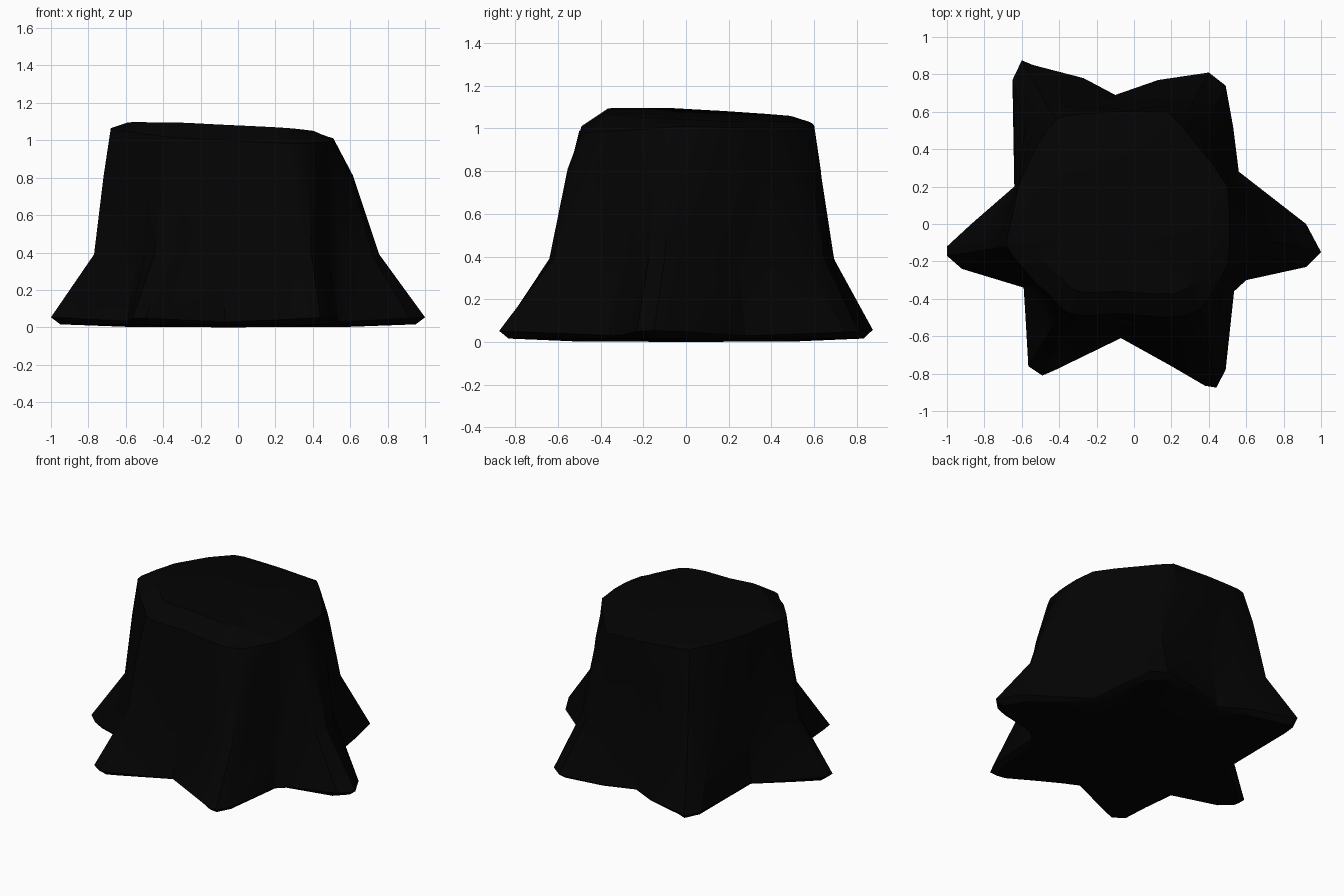
import bpy, bmesh, math

if "Cube" in bpy.data.objects:
    bpy.data.objects.remove(bpy.data.objects["Cube"])

# Root outline at the ground: six lobes, five points each, the last one the valley
BASE = [
    (.60, -.30), (.92, -.23), (1.0, -.15), (.92, .0), (.56, .28),
    (.53, .52), (.49, .74), (.40, .81), (.13, .77), (-.10, .69),
    (-.27, .78), (-.54, .85), (-.60, .875), (-.65, .77), (-.64, .20),
    (-.87, .0), (-1.0, -.12), (-1.0, -.17), (-.92, -.24), (-.59, -.34),
    (-.58, -.50), (-.565, -.76), (-.49, -.81), (-.42, -.78), (-.07, -.61),
    (.20, -.76), (.38, -.865), (.44, -.875), (.49, -.78), (.535, -.36)]
# Cut rim at the top, matched point for point
RIM = [
    (.50, -.22), (.51, -.12), (.51, -.05), (.51, .05), (.50, .20),
    (.42, .32), (.33, .43), (.25, .53), (.18, .60), (-.10, .60),
    (-.25, .59), (-.36, .58), (-.42, .56), (-.52, .42), (-.62, .20),
    (-.65, .05), (-.68, -.08), (-.68, -.12), (-.64, -.18), (-.52, -.32),
    (-.45, -.38), (-.38, -.46), (-.34, -.48), (-.28, -.49), (-.08, -.48),
    (.15, -.50), (.28, -.49), (.36, -.45), (.41, -.38), (.47, -.28)]
# How far each root still reaches out at knee height
REACH = [.5, .42, .42, .28, .36, .40]
N = len(BASE)


def cut_z(x, y):
    return 1.063 - .05 * x - .045 * y


def rim_z(x, y):
    return cut_z(x, y) - .025 - .13 * max(0, -y)


def blend(i, t):
    return [RIM[i][k] + (BASE[i][k] - RIM[i][k]) * t for k in (0, 1)]


def scaled(pts, s):
    return [(x * s, y * s) for x, y in pts]


rings = []
# underside, rounded ground edge
rings.append([(x, y, .003) for x, y in scaled(BASE, .6)])
rings.append([(x, y, .016) for x, y in scaled(BASE, .95)])
rings.append([(x, y, .028 + .025 * max(0, math.hypot(x, y) - .6) / .4) for x, y in BASE])
# knee and upper trunk
rings.append([(*blend(i, REACH[i // 5]), .39) for i in range(N)])
rings.append([(*blend(i, REACH[i // 5] * .43), .81) for i in range(N)])
# rim, bevel and cut face
rings.append([(x, y, rim_z(x, y)) for x, y in RIM])
rings.append([(x, y, cut_z(x, y)) for x, y in
              [(x * .84 - .015, y * (.75 if y < 0 else .86)) for x, y in RIM]])

bm = bmesh.new()
loops = [[bm.verts.new(p) for p in r] for r in rings]
for a, b in zip(loops, loops[1:]):
    for i in range(N):
        j = (i + 1) % N
        bm.faces.new((a[i], a[j], b[j], b[i]))
# end caps as fans
for loop, z in ((loops[0], 0), (loops[-1], 1.066)):
    c = bm.verts.new((-.06, 0, z))
    for i in range(N):
        bm.faces.new((loop[i], loop[(i + 1) % N], c))
bmesh.ops.recalc_face_normals(bm, faces=bm.faces)
mesh = bpy.data.meshes.new("tree_stump")
bm.to_mesh(mesh)
bm.free()

stump = bpy.data.objects.new("tree_stump", mesh)
bpy.context.collection.objects.link(stump)
mat = bpy.data.materials.new("dark_bark")
mat.diffuse_color = (.001, .001, .001, 1)
mat.use_nodes = True
mat.node_tree.nodes["Principled BSDF"].inputs["Base Color"].default_value = mat.diffuse_color
mesh.materials.append(mat)
bpy.context.view_layer.objects.active = stump
stump.select_set(True)
bpy.ops.object.shade_smooth_by_angle(angle=math.radians(30))
